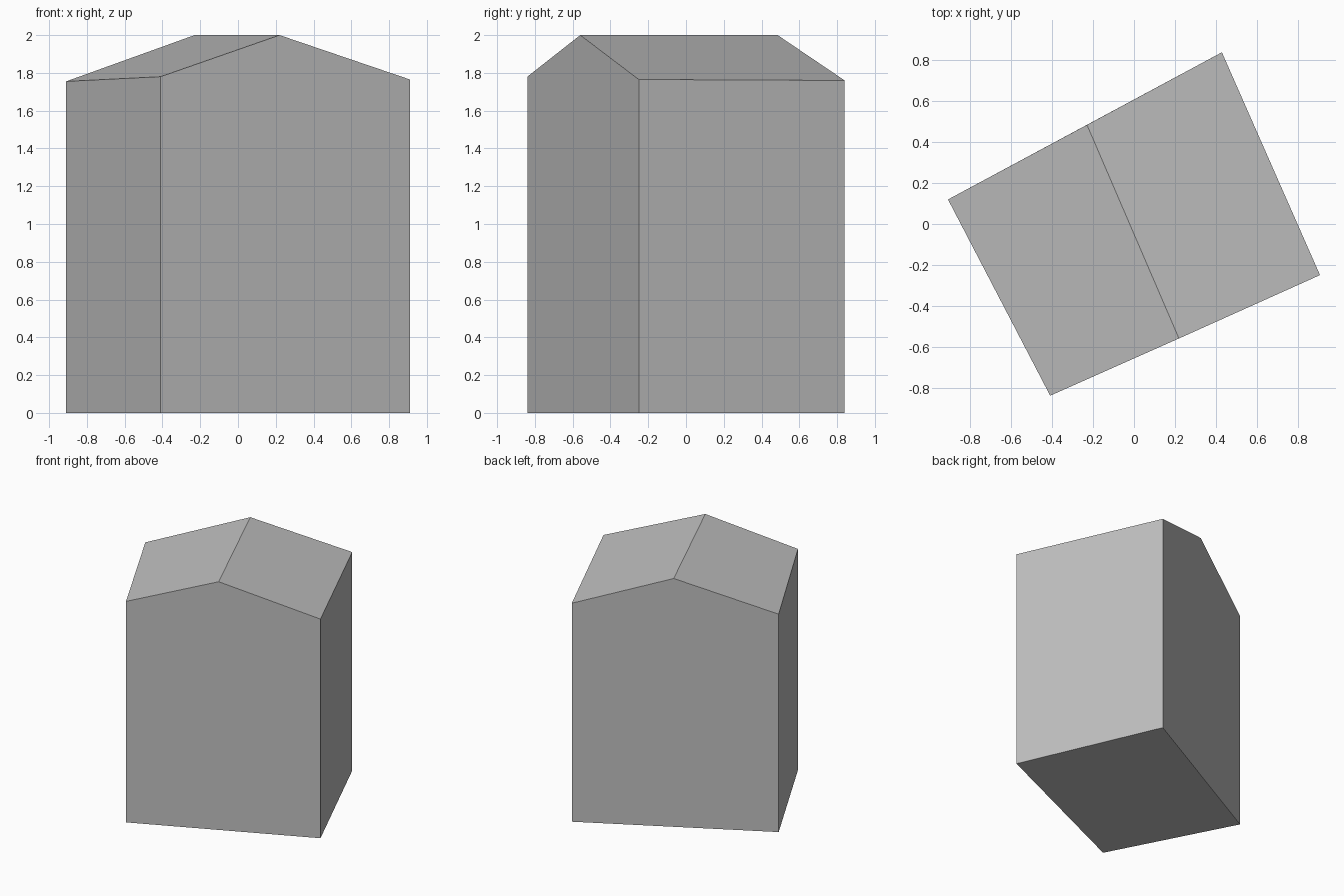
import bpy
import bmesh

cube = bpy.data.objects.get("Cube")
if cube:
    bpy.data.objects.remove(cube, do_unlink=True)

# Single plain grey
grey = bpy.data.materials.new("plain_grey")
grey.use_nodes = True
colour = (0.52, 0.52, 0.52, 1)
grey.diffuse_color = colour
grey.node_tree.nodes["Principled BSDF"].inputs["Base Color"].default_value = colour

# Slightly skewed footprint: x, y and eave height of each corner
corners = [(-0.91, 0.12, 1.755), (-0.41, -0.84, 1.78),
           (0.91, -0.25, 1.765), (0.43, 0.84, 1.76)]
ridge_ends = [(0.22, -0.56, 2), (-0.23, 0.485, 2)]

bm = bmesh.new()
base = [bm.verts.new((x, y, 0)) for x, y, z in corners]
eaves = [bm.verts.new(c) for c in corners]
front_peak, back_peak = [bm.verts.new(p) for p in ridge_ends]

# Floor, then the walls; the two gable walls rise to a peak
bm.faces.new(base[::-1])
peaks = {1: [front_peak], 3: [back_peak]}
for i in range(4):
    j = (i + 1) % 4
    bm.faces.new([base[i], base[j], eaves[j], *peaks.get(i, []), eaves[i]])

# Two roof slopes meeting at the ridge
bm.faces.new([eaves[0], eaves[1], front_peak, back_peak])
bm.faces.new([eaves[2], eaves[3], back_peak, front_peak])
bmesh.ops.recalc_face_normals(bm, faces=bm.faces)

mesh = bpy.data.meshes.new("gabled_building")
bm.to_mesh(mesh)
bm.free()
mesh.materials.append(grey)
building = bpy.data.objects.new("gabled_building", mesh)
bpy.context.collection.objects.link(building)
